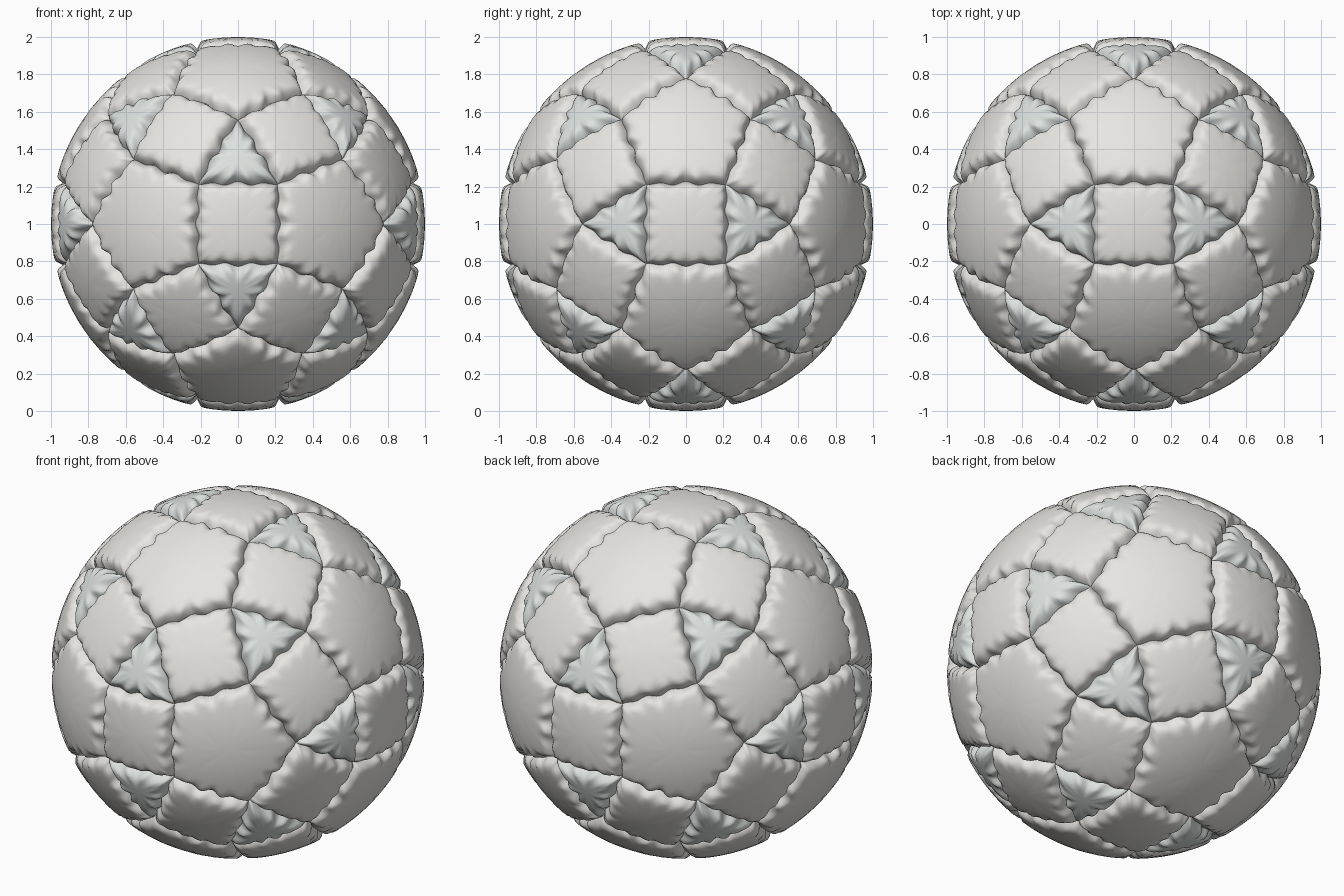
import bpy, bmesh
from math import sin, cos, pi, sqrt
from itertools import product
from mathutils import Vector

if "Cube" in bpy.data.objects:
    bpy.data.objects.remove(bpy.data.objects["Cube"])

PHI = (1 + sqrt(5)) / 2
SEG = 24                      # samples along each seam
DEPTH = 0.055                 # groove depth


# Flat base solid: triangles, squares and pentagons
def base_solid():
    seeds = [(1, 1, PHI ** 3), (PHI, PHI ** 2, 2 * PHI), (PHI ** 2, 0, 2 + PHI)]
    pts = set()
    for seed in seeds:
        for k in range(3):
            p = seed[k:] + seed[:k]
            for s in product((1, -1), repeat=3):
                pts.add(tuple(round(a * b, 6) + 0.0 for a, b in zip(p, s)))
    bm = bmesh.new()
    for p in sorted(pts):
        bm.verts.new(Vector(p).normalized())
    bmesh.ops.convex_hull(bm, input=bm.verts[:])
    bmesh.ops.dissolve_limit(bm, angle_limit=0.05, verts=bm.verts[:], edges=bm.edges[:])
    faces = []
    for f in bm.faces:
        f.normal_update()
        co = [v.co.copy() for v in f.verts]
        if f.normal.dot(f.calc_center_median()) < 0:
            co.reverse()
        faces.append(co)
    bm.free()
    return faces


# One padded panel with a wavy, rounded rim
def add_panel(bm, corners):
    n = len(corners)
    centre = sum(corners, Vector()) / n
    apothem = ((corners[0] + corners[1]) / 2 - centre).length
    dists = [0, 0.004, 0.01, 0.018, 0.028, 0.042, 0.065, 0.095, 0.15, 0.22]
    dists = [d for d in dists if d < apothem * 0.85]
    sign = -1 if n == 4 else 1
    rings = []
    for d in dists:
        s = 1 - d / apothem
        ring = []
        for i in range(n):
            a, b = corners[i], corners[(i + 1) % n]
            inward = (centre - (a + b) / 2).normalized()
            for j in range(SEG):
                t = j / SEG
                env = sin(pi * t)
                wave = 0.011 * env * cos(6 * pi * (t - 0.5)) * sign
                edge = a.lerp(b, t) + inward * wave
                width = 0.06 * (1 + 0.4 * env * cos(8 * pi * (t - 0.5)))
                r = 1 - DEPTH * max(0, 1 - d / width) ** 2.3
                co = centre.lerp(edge, s).normalized() * r
                ring.append(bm.verts.new(co + Vector((0, 0, 1))))
        rings.append(ring)
    m = n * SEG
    for outer, inner in zip(rings, rings[1:]):
        for k in range(m):
            q = (k + 1) % m
            bm.faces.new((outer[k], outer[q], inner[q], inner[k]))
    mid = bm.verts.new(centre.normalized() + Vector((0, 0, 1)))
    for k in range(m):
        bm.faces.new((rings[-1][k], rings[-1][(k + 1) % m], mid))


# Panels grouped by shape
solid = base_solid()
groups = {3: ("triangle_panels", (0.72, 0.76, 0.74, 1)),
          4: ("square_panels", (0.8, 0.79, 0.76, 1)),
          5: ("pentagon_panels", (0.8, 0.79, 0.76, 1))}
for sides, (name, colour) in groups.items():
    bm = bmesh.new()
    for corners in solid:
        if len(corners) == sides:
            add_panel(bm, corners)
    mesh = bpy.data.meshes.new(name)
    bm.to_mesh(mesh)
    bm.free()
    mesh.polygons.foreach_set("use_smooth", [True] * len(mesh.polygons))
    mat = bpy.data.materials.new(name + "_colour")
    mat.diffuse_color = colour
    mat.use_nodes = True
    mat.node_tree.nodes["Principled BSDF"].inputs["Base Color"].default_value = mat.diffuse_color
    mesh.materials.append(mat)
    bpy.context.collection.objects.link(bpy.data.objects.new(name, mesh))
